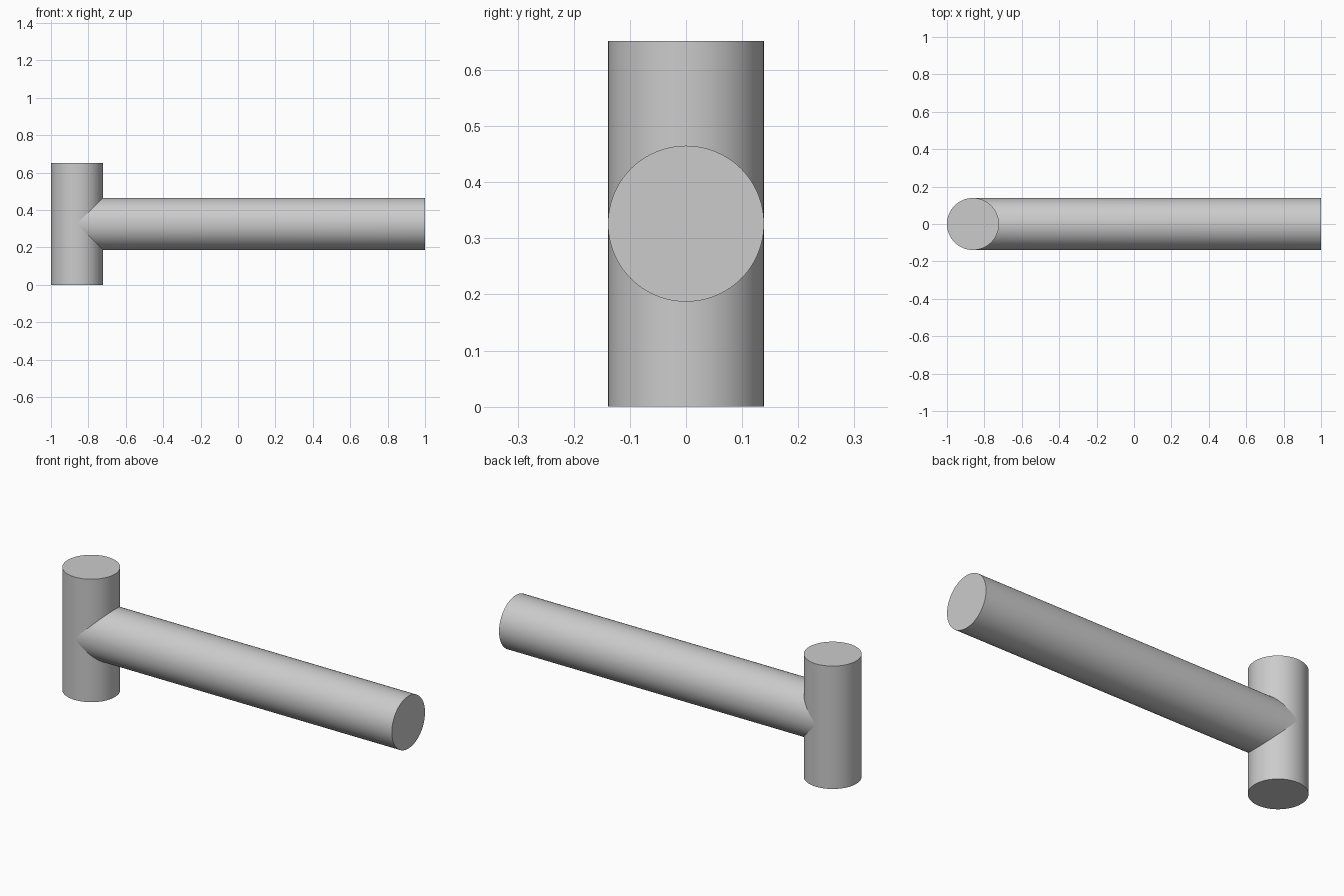
import bpy
import bmesh
from math import radians
from mathutils import Matrix

if "Cube" in bpy.data.objects:
    bpy.data.objects.remove(bpy.data.objects["Cube"])

RADIUS = 0.139
HEIGHT = 0.652
HEAD_X = RADIUS - 1
SIDES = 96

grey = bpy.data.materials.new("plain_grey")
grey.use_nodes = True
colour = (0.6, 0.6, 0.6, 1)
grey.diffuse_color = colour
grey.node_tree.nodes["Principled BSDF"].inputs["Base Color"].default_value = colour


def rod(name, length, matrix, cope=False):
    """Capped cylinder; a coped one has its -z end cut to saddle an equal rod."""
    bm = bmesh.new()
    bmesh.ops.create_cone(bm, cap_ends=True, segments=SIDES, radius1=RADIUS,
                          radius2=RADIUS, depth=length)
    if cope:
        caps = [f for f in bm.faces if f.normal.z < -0.9]
        bmesh.ops.delete(bm, geom=caps, context='FACES_ONLY')
        for v in bm.verts:
            if v.co.z < 0:
                v.co.z += abs(v.co.x)
    bm.transform(matrix)
    mesh = bpy.data.meshes.new(name)
    bm.to_mesh(mesh)
    bm.free()
    mesh.materials.append(grey)
    obj = bpy.data.objects.new(name, mesh)
    bpy.context.collection.objects.link(obj)
    bpy.ops.object.select_all(action='DESELECT')
    obj.select_set(True)
    bpy.context.view_layer.objects.active = obj
    bpy.ops.object.shade_smooth_by_angle(angle=radians(30))
    return obj


# Upright head
rod("head", HEIGHT, Matrix.Translation((HEAD_X, 0, HEIGHT / 2)))

# Horizontal handle, coped around the head
handle_length = 1 - HEAD_X
rod("handle", handle_length,
    Matrix.Translation((HEAD_X + handle_length / 2, 0, HEIGHT / 2))
    @ Matrix.Rotation(radians(90), 4, 'Y'), cope=True)
